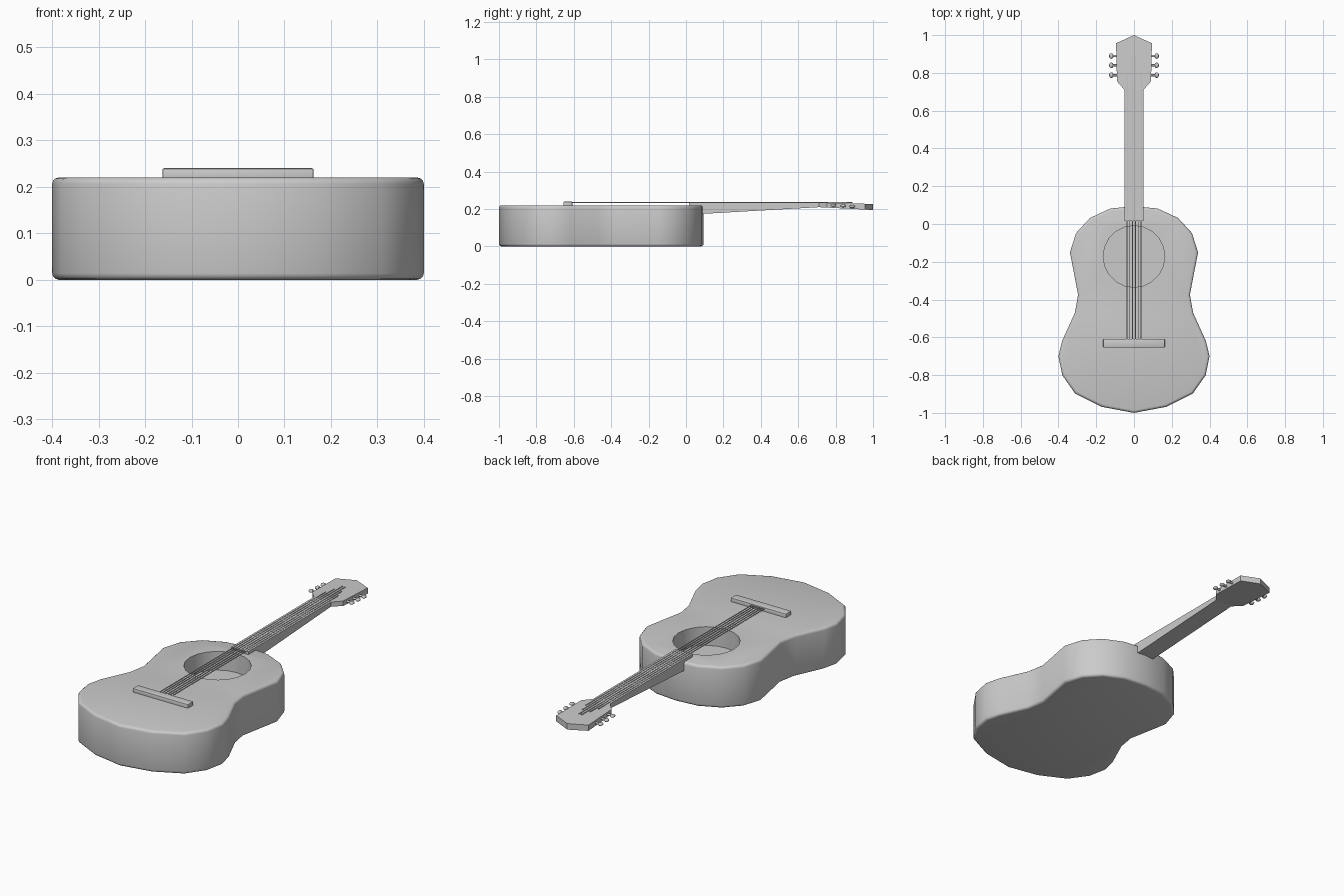
import bpy, bmesh, math
from mathutils import Matrix

if "Cube" in bpy.data.objects:
    bpy.data.objects.remove(bpy.data.objects["Cube"])


def finish(name, bm, angle=None):
    bmesh.ops.recalc_face_normals(bm, faces=bm.faces[:])
    me = bpy.data.meshes.new(name)
    bm.to_mesh(me)
    bm.free()
    ob = bpy.data.objects.new(name, me)
    bpy.context.collection.objects.link(ob)
    if angle:
        smooth(ob, angle)
    return ob


def smooth(ob, angle):
    bpy.ops.object.select_all(action='DESELECT')
    ob.select_set(True)
    bpy.context.view_layer.objects.active = ob
    bpy.ops.object.shade_smooth_by_angle(angle=math.radians(angle))


def mirrored(half):
    # half outline from bottom centre to top centre, closed across x = 0
    return half + [(-x, y) for x, y in reversed(half[1:-1])]


def prism(outline, z0, z1):
    bm = bmesh.new()
    face = bm.faces.new([bm.verts.new((x, y, z0)) for x, y in outline])
    ext = bmesh.ops.extrude_face_region(bm, geom=[face])
    for v in ext['geom']:
        if isinstance(v, bmesh.types.BMVert):
            v.co.z = z1
    return bm


def rod(bm, x, y0, y1, z, r, sides=6):
    m = Matrix.Translation((x, (y0 + y1) / 2, z)) @ Matrix.Rotation(math.pi / 2, 4, 'X')
    bmesh.ops.create_cone(bm, cap_ends=True, segments=sides, radius1=r, radius2=r,
                          depth=y1 - y0, matrix=m)


# Body with rounded rims
half = [(0, -1.0), (0.17, -0.968), (0.312, -0.897), (0.38, -0.80), (0.40, -0.70),
        (0.381, -0.62), (0.313, -0.47), (0.296, -0.375), (0.339, -0.15),
        (0.307, -0.048), (0.233, 0.032), (0.125, 0.082), (0, 0.094)]
bm = prism(mirrored(half), 0, 0.22)
rims = [e for e in bm.edges if abs(e.verts[0].co.z - e.verts[1].co.z) < 1e-5]
bmesh.ops.bevel(bm, geom=rims, offset=0.014, segments=3, profile=0.5, affect='EDGES')
body = finish("body", bm)

# Sound hole recess
bm = bmesh.new()
bmesh.ops.create_cone(bm, cap_ends=True, segments=20, radius1=0.163, radius2=0.163,
                      depth=0.3, matrix=Matrix.Translation((0, -0.172, 0.27)))
cutter = finish("hole_cutter", bm)
cutter.hide_render = True
mod = body.modifiers.new("sound_hole", 'BOOLEAN')
mod.object = cutter
mod.solver = 'EXACT'
bpy.context.view_layer.objects.active = body
bpy.ops.object.modifier_apply(modifier=mod.name)
bpy.data.objects.remove(cutter)
smooth(body, 40)

# Bridge
bm = prism([(-0.163, -0.655), (0.163, -0.655), (0.163, -0.608), (-0.163, -0.608)], 0.21, 0.24)
bmesh.ops.bevel(bm, geom=bm.edges[:], offset=0.004, segments=2, profile=0.5, affect='EDGES')
finish("bridge", bm, 40)

# Neck, tapering in thickness
bm = prism([(-0.05, 0.015), (0.05, 0.015), (0.05, 0.712), (-0.05, 0.712)], 0.17, 0.235)
for v in bm.verts:
    if v.co.y > 0.5 and v.co.z < 0.2:
        v.co.z = 0.21
finish("neck", bm)

# Headstock, leaning back slightly
bm = prism(mirrored([(0, 0.71), (0.05, 0.71), (0.09, 0.755), (0.095, 0.957), (0, 1.0)]), 0.21, 0.235)
for v in bm.verts:
    t = (v.co.y - 0.71) / 0.29
    v.co.z -= t * (0.008 if v.co.z > 0.22 else 0.015)
finish("headstock", bm)

# Strings, each pair ending level with its pegs
bm = bmesh.new()
for i, end in enumerate((0.89, 0.84, 0.79)):
    for s in (-1, 1):
        rod(bm, s * (0.008 + 0.0145 * i), -0.62, end, 0.235, 0.0028)
finish("strings", bm, 60)

# Tuning pegs
for s, side in ((-1, "left"), (1, "right")):
    for i, y in enumerate((0.788, 0.84, 0.889)):
        bm = bmesh.new()
        z = 0.22 - 0.003 * i
        m = Matrix.Translation((s * 0.097, y, z)) @ Matrix.Rotation(math.pi / 2, 4, 'Y')
        bmesh.ops.create_cone(bm, cap_ends=True, segments=8, radius1=0.006, radius2=0.006,
                              depth=0.04, matrix=m)
        m = Matrix.Translation((s * 0.12, y, z)) @ Matrix.Diagonal((0.012, 0.015, 0.008, 1))
        bmesh.ops.create_uvsphere(bm, u_segments=10, v_segments=6, radius=1, matrix=m)
        finish(f"tuning_peg_{side}_{i + 1}", bm, 50)
